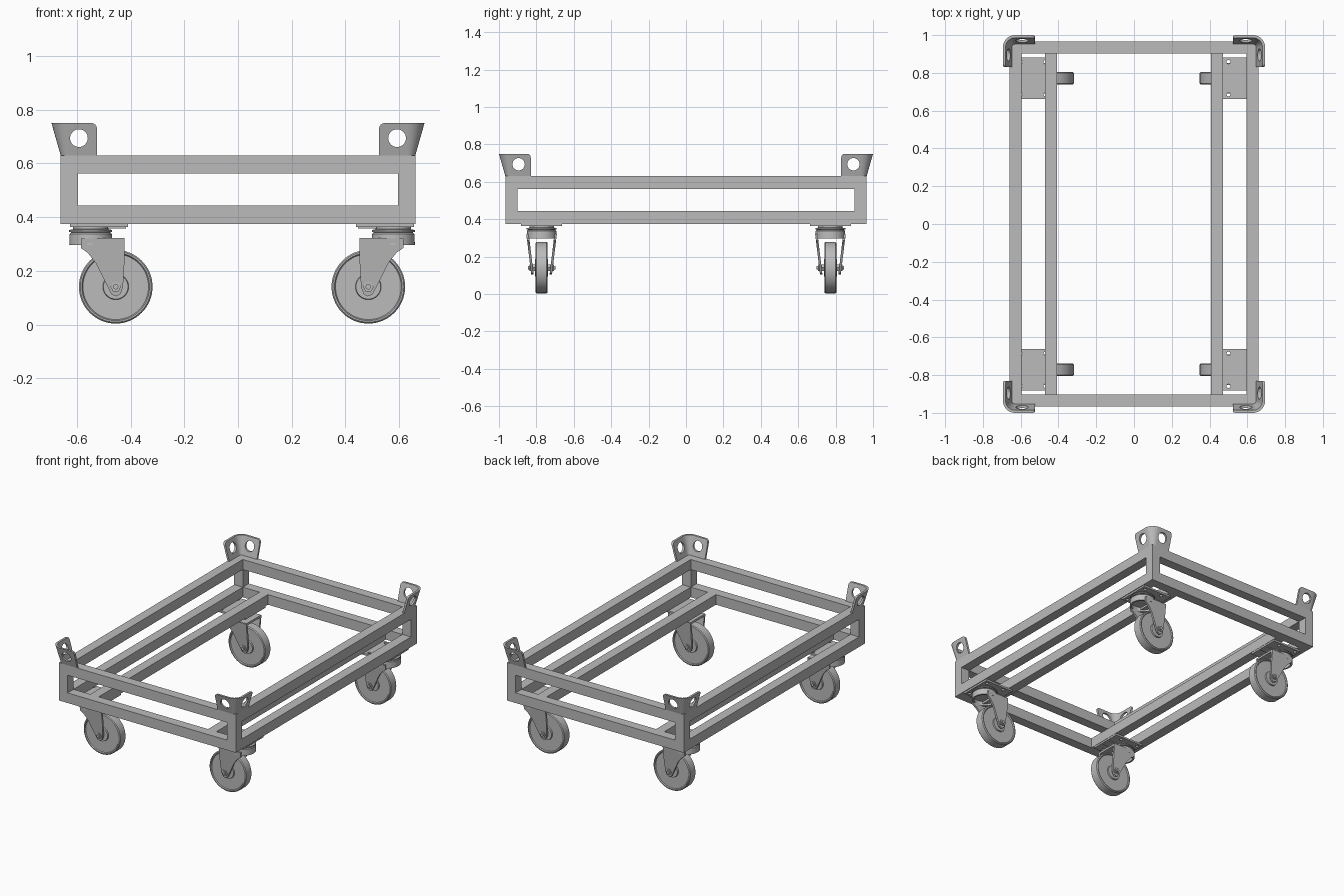
import bpy, bmesh, math
from mathutils import Vector, Matrix

cube = bpy.data.objects.get("Cube")
if cube:
    bpy.data.objects.remove(cube, do_unlink=True)

steel = bpy.data.materials.new("light grey steel")
steel.use_nodes = True
GREY = (0.5, 0.5, 0.5, 1)
steel.diffuse_color = GREY
steel.node_tree.nodes["Principled BSDF"].inputs["Base Color"].default_value = GREY


def finish(name, bm, smooth=False):
    """Turn a bmesh into a named grey object."""
    bmesh.ops.recalc_face_normals(bm, faces=bm.faces[:])
    me = bpy.data.meshes.new(name)
    bm.to_mesh(me)
    bm.free()
    me.materials.append(steel)
    ob = bpy.data.objects.new(name, me)
    bpy.context.collection.objects.link(ob)
    if smooth:
        shade(ob)
    return ob


def shade(ob):
    bpy.ops.object.select_all(action='DESELECT')
    ob.select_set(True)
    bpy.context.view_layer.objects.active = ob
    bpy.ops.object.shade_smooth_by_angle(angle=math.radians(35))


def box(name, lo, hi):
    lo, hi = Vector(lo), Vector(hi)
    bm = bmesh.new()
    bmesh.ops.create_cube(bm, size=1)
    for v in bm.verts:
        v.co = Vector([(lo[i] + hi[i]) / 2 + v.co[i] * (hi[i] - lo[i]) for i in range(3)])
    return finish(name, bm)


def lathe(name, profile, centre, axis='Z', segs=48):
    """Spin (radius, height) points about an axis through centre."""
    bm = bmesh.new()
    rings = []
    for r, h in profile:
        if r == 0:
            rings.append([bm.verts.new((0, 0, h))] * segs)
        else:
            rings.append([bm.verts.new((r * math.cos(2 * math.pi * k / segs),
                                        r * math.sin(2 * math.pi * k / segs), h))
                          for k in range(segs)])
    for a, b in zip(rings, rings[1:]):
        for k in range(segs):
            j = (k + 1) % segs
            quad = list(dict.fromkeys([a[k], a[j], b[j], b[k]]))
            bm.faces.new(quad)
    rot = {'Z': Matrix(), 'Y': Matrix.Rotation(math.pi / 2, 4, 'X'),
           'X': Matrix.Rotation(math.pi / 2, 4, 'Y')}[axis]
    bm.transform(Matrix.Translation(centre) @ rot)
    return finish(name, bm, True)


def rod(name, r, half, centre, axis, segs=32):
    return lathe(name, [(0, -half), (r, -half), (r, half), (0, half)], centre, axis, segs)


def drill(ob, holes):
    """Cut round holes given as (radius, half length, centre, axis)."""
    for r, half, centre, axis in holes:
        cutter = rod("hole_cutter", r, half, centre, axis)
        cutter.hide_render = True
        mod = ob.modifiers.new("hole", 'BOOLEAN')
        mod.operation, mod.solver, mod.object = 'DIFFERENCE', 'EXACT', cutter
        bpy.ops.object.select_all(action='DESELECT')
        ob.select_set(True)
        bpy.context.view_layer.objects.active = ob
        bpy.ops.object.modifier_apply(modifier=mod.name)
        bpy.data.objects.remove(cutter, do_unlink=True)


# Frame: two rectangles of square tube joined by corner posts
X, Y, W = 0.66, 0.966, 0.064
Z0, Z1, Z2, Z3 = 0.375, 0.443, 0.562, 0.63
for level, lo, hi in (("lower", Z0, Z1), ("upper", Z2, Z3)):
    for s, side in ((1, "left"), (-1, "right")):
        xs = sorted((s * X, s * (X - W)))
        box(f"{level}_{side}_rail", (xs[0], -Y, lo), (xs[1], Y, hi))
    for s, end in ((1, "back"), (-1, "front")):
        ys = sorted((s * Y, s * (Y - W)))
        box(f"{level}_{end}_rail", (-X + W, ys[0], lo), (X - W, ys[1], hi))

# Inner rails that carry the casters
for s, side in ((1, "left"), (-1, "right")):
    xs = sorted((s * 0.408, s * 0.471))
    box(f"inner_{side}_rail", (xs[0], -Y + W, Z0), (xs[1], Y - W, Z1))


def lug(name, sx, sy):
    """Flared, bent corner plate with one round hole in each arm."""
    rad, thick, ztop, r = 0.03, 0.014, 0.75, 0.02
    steps = [0, 0.0015, 0.006, 0.012, r]
    drop = [r - math.sqrt(max(0, r * r - (r - d) ** 2)) for d in steps]
    path = [("x", 0.525 + d, ztop - q) for d, q in zip(steps, drop)]
    path += [("arc", math.pi / 2 * (1 - k / 8), ztop) for k in range(9)]
    path += [("y", 0.83 + d, ztop - q) for d, q in zip(steps[::-1], drop[::-1])]

    def place(kind, t, z, inset):
        o = 0.034 * (z - Z3) / 0.12 - inset
        if kind == "x":
            p = (t, Y + o)
        elif kind == "y":
            p = (X + o, t)
        else:
            p = (X - rad + (rad + o) * math.cos(t), Y - rad + (rad + o) * math.sin(t))
        return (sx * p[0], sy * p[1], z)

    bm = bmesh.new()
    rows = [[bm.verts.new(place(k, t, z, i)) for z, i in
             ((Z3, 0), (top, 0), (top, thick), (Z3, thick))] for k, t, top in path]
    for a, b in zip(rows, rows[1:]):
        for k in range(4):
            j = (k + 1) % 4
            bm.faces.new((a[k], a[j], b[j], b[k]))
    bm.faces.new(rows[0])
    bm.faces.new(rows[-1])
    ob = finish(name, bm)
    drill(ob, [(0.033, 0.06, (sx * 0.592, sy * 0.97, 0.694), 'Y'),
               (0.033, 0.06, (sx * 0.665, sy * 0.895, 0.694), 'X')])
    shade(ob)


def fork_leg(name, at, side):
    """Tapered leg that leans in towards the axle."""
    outline = [(0.4375, 0.32), (0.4375, 0.235), (0.443, 0.14), (0.452, 0.115),
               (0.466, 0.105), (0.485, 0.112), (0.50, 0.14), (0.545, 0.23),
               (0.575, 0.268), (0.60, 0.285), (0.60, 0.32)]
    bm = bmesh.new()
    loops = [[bm.verts.new(at(u, side * (0.055 + (z - 0.1) * 0.12 - inset), z))
              for u, z in outline] for inset in (0, 0.013)]
    for loop in loops:
        bm.faces.new(loop)
    n = len(outline)
    for k in range(n):
        j = (k + 1) % n
        bm.faces.new((loops[0][k], loops[0][j], loops[1][j], loops[1][k]))
    finish(name, bm)


def caster(tag, sx, sy):
    def at(u, v, z):
        return (0.015 + sx * u, sy * 0.772 + v, z)

    def block(name, u0, u1, v, z0, z1):
        a, b = at(u0, -v, z0), at(u1, v, z1)
        return box(name, [min(p) for p in zip(a, b)], [max(p) for p in zip(a, b)])

    # Mounting plate with four bolt holes
    plate = block(f"{tag}_caster_plate", 0.425, 0.64, 0.109, 0.363, Z0)
    drill(plate, [(0.01, 0.03, at(u, v, 0.369), 'Z')
                  for u in (0.485, 0.615) for v in (-0.086, 0.086)])
    block(f"{tag}_swivel_stop", 0.432, 0.50, 0.03, 0.357, 0.364)
    # Swivel bearing and hollow fork crown
    lathe(f"{tag}_swivel_bearing", [(0, 0.364), (0.066, 0.364), (0.066, 0.355), (0.08, 0.352),
                                    (0.08, 0.345), (0.07, 0.343), (0, 0.343)], at(0.563, 0, 0))
    lathe(f"{tag}_fork_crown", [(0, 0.345), (0.07, 0.345), (0.079, 0.337), (0.08, 0.296),
                                (0.068, 0.296), (0.068, 0.325), (0, 0.325)], at(0.563, 0, 0))
    block(f"{tag}_fork_bridge", 0.4375, 0.53, 0.078, 0.308, 0.322)
    for v, which in ((1, "back"), (-1, "front")):
        fork_leg(f"{tag}_{which}_fork_leg", at, v)
    # Wheel with rounded tread, recessed web and hub
    half = [(0.046, 0.035), (0.048, 0.026), (0.122, 0.026), (0.126, 0.0325),
            (0.132, 0.0325), (0.137, 0.027)]
    profile = [(0, 0.035)] + half + [(r, -h) for r, h in half[::-1]] + [(0, -0.035)]
    hub = at(0.47, 0, 0.141)
    lathe(f"{tag}_wheel", profile, hub, 'Y', 64)
    rod(f"{tag}_axle_nut", 0.02, 0.066, hub, 'Y', 6)
    rod(f"{tag}_axle", 0.01, 0.074, hub, 'Y', 24)


# One post, lug and caster at each corner
for sx, side in ((1, "left"), (-1, "right")):
    for sy, end in ((1, "back"), (-1, "front")):
        tag = f"{end}_{side}"
        xs = sorted((sx * X, sx * (X - W)))
        ys = sorted((sy * Y, sy * (Y - W)))
        box(f"{tag}_post", (xs[0], ys[0], Z1), (xs[1], ys[1], Z2))
        lug(f"{tag}_lug", sx, sy)
        caster(tag, sx, sy)
